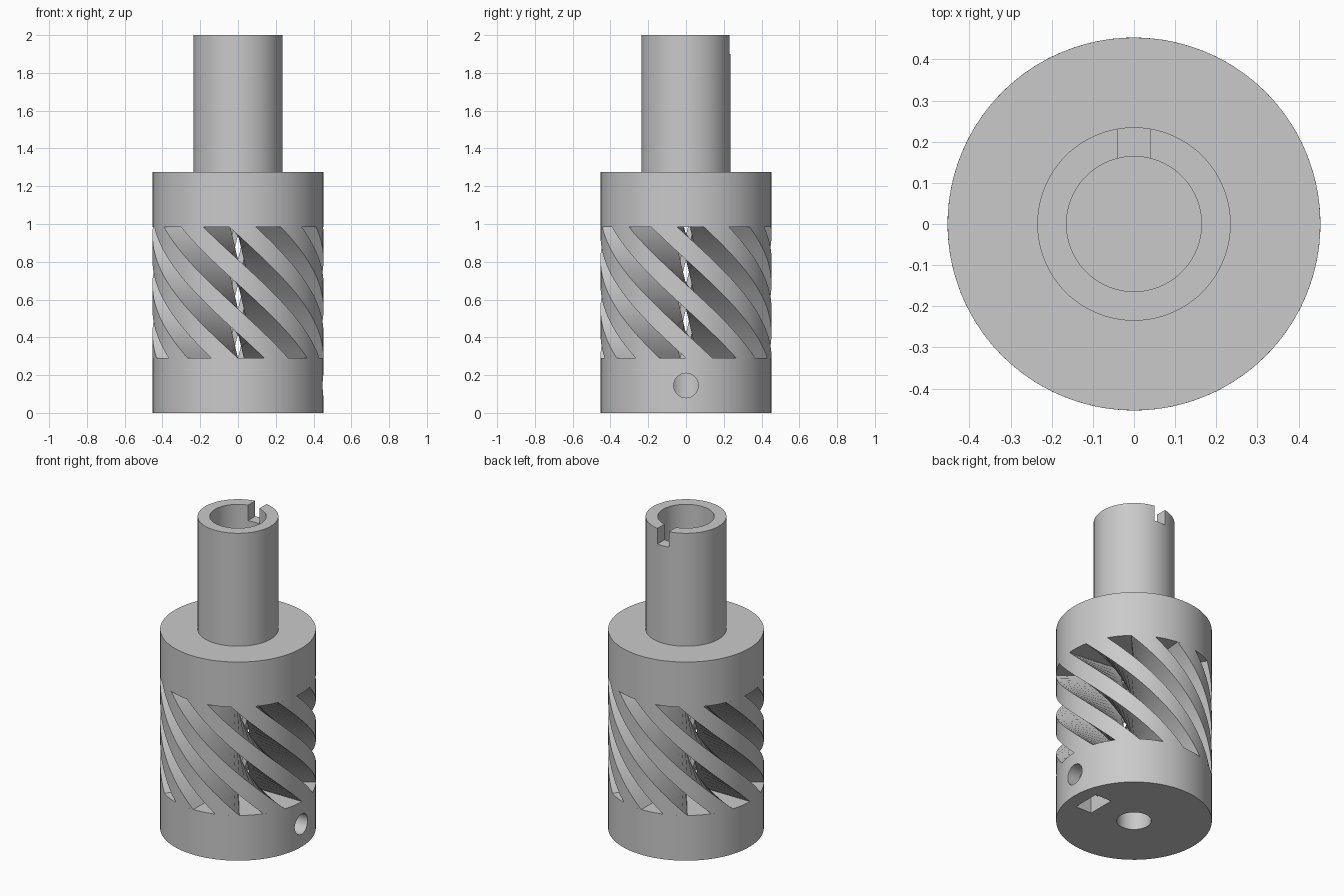
import bpy, bmesh, math
from mathutils import Matrix

cube = bpy.data.objects.get("Cube")
if cube:
    bpy.data.objects.remove(cube, do_unlink=True)

R, BORE = 0.453, 0.1
FIN_LOW, FIN_HIGH, HUB_TOP, TOP = 0.29, 0.985, 1.275, 2.0
FINS, FIN_ANGLE, TWIST = 10, math.radians(18), math.radians(-96)

grey = bpy.data.materials.new("machined grey")
grey.use_nodes = True
colour = (0.59, 0.59, 0.59, 1)
grey.diffuse_color = colour
grey.node_tree.nodes["Principled BSDF"].inputs["Base Color"].default_value = colour


def add_object(name, bm):
    bmesh.ops.recalc_face_normals(bm, faces=bm.faces[:])
    mesh = bpy.data.meshes.new(name)
    bm.to_mesh(mesh)
    bm.free()
    mesh.materials.append(grey)
    obj = bpy.data.objects.new(name, mesh)
    bpy.context.collection.objects.link(obj)
    return obj


def lathe(name, profile, sides=96):
    """Spin a closed or axis-to-axis (radius, z) profile around z."""
    bm = bmesh.new()
    verts = [bm.verts.new((r, 0, z)) for r, z in profile]
    edges = [bm.edges.new(pair) for pair in zip(verts, verts[1:])]
    if profile[0][0] > 0:
        edges.append(bm.edges.new((verts[-1], verts[0])))
    bmesh.ops.spin(bm, geom=verts + edges, axis=(0, 0, 1), cent=(0, 0, 0),
                   angle=math.tau, steps=sides, use_duplicate=False)
    bmesh.ops.remove_doubles(bm, verts=bm.verts[:], dist=0.0001)
    return add_object(name, bm)


def box(name, low, high):
    bm = bmesh.new()
    size = [b - a for a, b in zip(low, high)]
    centre = [(a + b) / 2 for a, b in zip(low, high)]
    bmesh.ops.create_cube(bm, size=1, matrix=Matrix.Translation(centre) @ Matrix.Diagonal((*size, 1)))
    return add_object(name, bm)


def rod_x(name, radius, x0, x1, z):
    bm = bmesh.new()
    place = Matrix.Translation(((x0 + x1) / 2, 0, z)) @ Matrix.Rotation(math.pi / 2, 4, 'Y')
    bmesh.ops.create_cone(bm, cap_ends=True, segments=40, radius1=radius, radius2=radius,
                          depth=x1 - x0, matrix=place)
    return add_object(name, bm)


def cut(obj, cutters):
    """Subtract the cutters, bake the result and remove the helpers."""
    for cutter in cutters:
        cutter.hide_render = True
        mod = obj.modifiers.new("cut", 'BOOLEAN')
        mod.operation, mod.solver, mod.object = 'DIFFERENCE', 'EXACT', cutter
    graph = bpy.context.evaluated_depsgraph_get()
    baked = bpy.data.meshes.new_from_object(obj.evaluated_get(graph))
    obj.modifiers.clear()
    obj.data = baked
    for cutter in cutters:
        bpy.data.objects.remove(cutter, do_unlink=True)


def smooth(obj):
    bpy.ops.object.select_all(action='DESELECT')
    obj.select_set(True)
    bpy.context.view_layer.objects.active = obj
    bpy.ops.object.shade_smooth_by_angle(angle=math.radians(30))


# Lower hub with centre bore, clamp screw hole and square nut pocket
lower_hub = lathe("lower_hub", [(BORE, 0), (R, 0), (R, FIN_LOW), (BORE, FIN_LOW)])
cut(lower_hub, [rod_x("screw_hole_cutter", 0.065, 0.03, 0.6, 0.145),
                box("nut_pocket_cutter", (0.25, -0.09, -0.1), (0.365, 0.09, 0.235))])

# Upper hub and hollow shaft with a key slot at the back of its rim
upper_hub = lathe("upper_hub_and_shaft", [
    (0, FIN_HIGH), (R, FIN_HIGH), (R, HUB_TOP), (0.235, HUB_TOP),
    (0.235, TOP), (0.164, TOP), (0.164, 1.13), (0, 1.13)])
cut(upper_hub, [box("key_slot_cutter", (-0.04, 0.1, 1.9), (0.04, 0.3, 2.1))])

# Helical spring fins: a wedge section twisted between the hubs
STEPS, ARC = 24, 4
bm = bmesh.new()
for fin in range(FINS):
    # The first gap starts at the front centre line, so each fin fills the second half of its pitch
    start = -math.pi / 2 + math.tau * (fin + 1) / FINS - FIN_ANGLE
    rings = []
    for step in range(STEPS + 1):
        t = step / STEPS
        z = FIN_LOW + (FIN_HIGH - FIN_LOW) * t
        angles = [start + TWIST * t + FIN_ANGLE * i / ARC for i in range(ARC + 1)]
        section = [(R, a) for a in angles] + [(BORE, angles[-1]), (BORE, angles[0])]
        rings.append([bm.verts.new((r * math.cos(a), r * math.sin(a), z)) for r, a in section])
    for below, above in zip(rings, rings[1:]):
        for i in range(len(below)):
            j = (i + 1) % len(below)
            bm.faces.new((below[i], below[j], above[j], above[i]))
    bm.faces.new(rings[0])
    bm.faces.new(rings[-1])
helical_fins = add_object("helical_fins", bm)

for part in (lower_hub, upper_hub, helical_fins):
    smooth(part)
